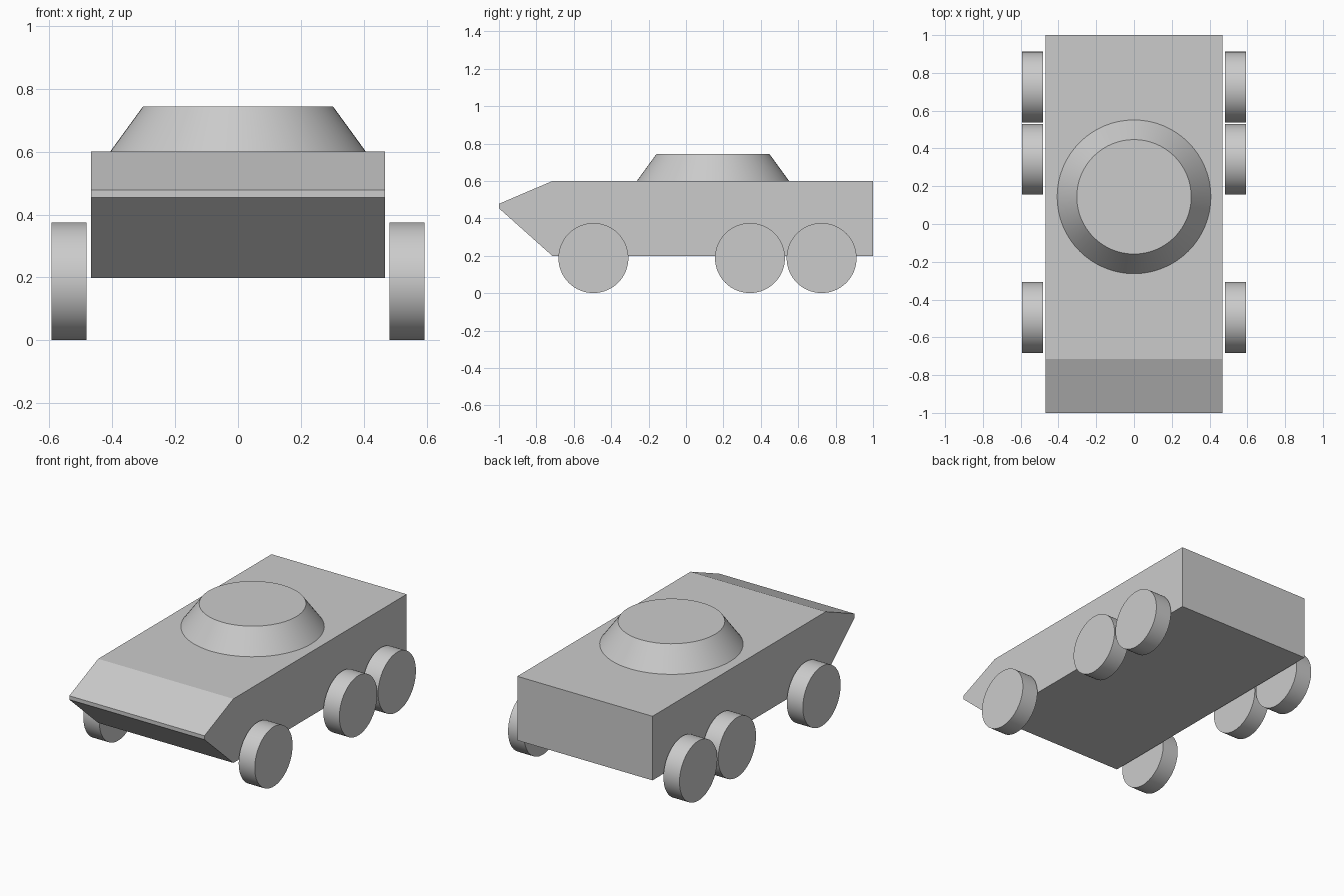
import bpy, math

if "Cube" in bpy.data.objects:
    bpy.data.objects.remove(bpy.data.objects["Cube"])

ANGLE = math.radians(30)


def smooth(obj):
    bpy.ops.object.select_all(action='DESELECT')
    obj.select_set(True)
    bpy.context.view_layer.objects.active = obj
    bpy.ops.object.shade_smooth_by_angle(angle=ANGLE)


# Hull: side profile (y, z) extruded across the width
def build_hull(half_width):
    profile = [(-1, 0.454), (-1, 0.478), (-0.714, 0.6),
               (1, 0.6), (1, 0.199), (-0.714, 0.199)]
    n = len(profile)
    verts = [(x, y, z) for x in (-half_width, half_width) for y, z in profile]
    faces = [tuple(range(n))[::-1], tuple(range(n, 2 * n))]
    faces += [(i, (i + 1) % n, n + (i + 1) % n, n + i) for i in range(n)]
    mesh = bpy.data.meshes.new("hull")
    mesh.from_pydata(verts, [], faces)
    obj = bpy.data.objects.new("hull", mesh)
    bpy.context.collection.objects.link(obj)
    # Consistent outward normals
    bpy.context.view_layer.objects.active = obj
    obj.select_set(True)
    bpy.ops.object.mode_set(mode='EDIT')
    bpy.ops.mesh.select_all(action='SELECT')
    bpy.ops.mesh.normals_make_consistent(inside=False)
    bpy.ops.object.mode_set(mode='OBJECT')


build_hull(0.468)

# Turret: truncated cone seated on the roof
bpy.ops.mesh.primitive_cone_add(vertices=64, radius1=0.407, radius2=0.303,
                                depth=0.143, location=(0, 0.144, 0.6 + 0.143 / 2))
turret = bpy.context.object
turret.name = "turret"
smooth(turret)

# Wheels: one front and two rear on each side
RADIUS, WIDTH, WHEEL_X = 0.187, 0.111, 0.538
for side, sx in (("left", -1), ("right", 1)):
    for label, y in (("front", -0.495), ("middle", 0.342), ("rear", 0.725)):
        bpy.ops.mesh.primitive_cylinder_add(
            vertices=64, radius=RADIUS, depth=WIDTH,
            location=(sx * WHEEL_X, y, RADIUS + 0.001),
            rotation=(0, math.pi / 2, 0))
        wheel = bpy.context.object
        wheel.name = f"{label}_wheel_{side}"
        smooth(wheel)
